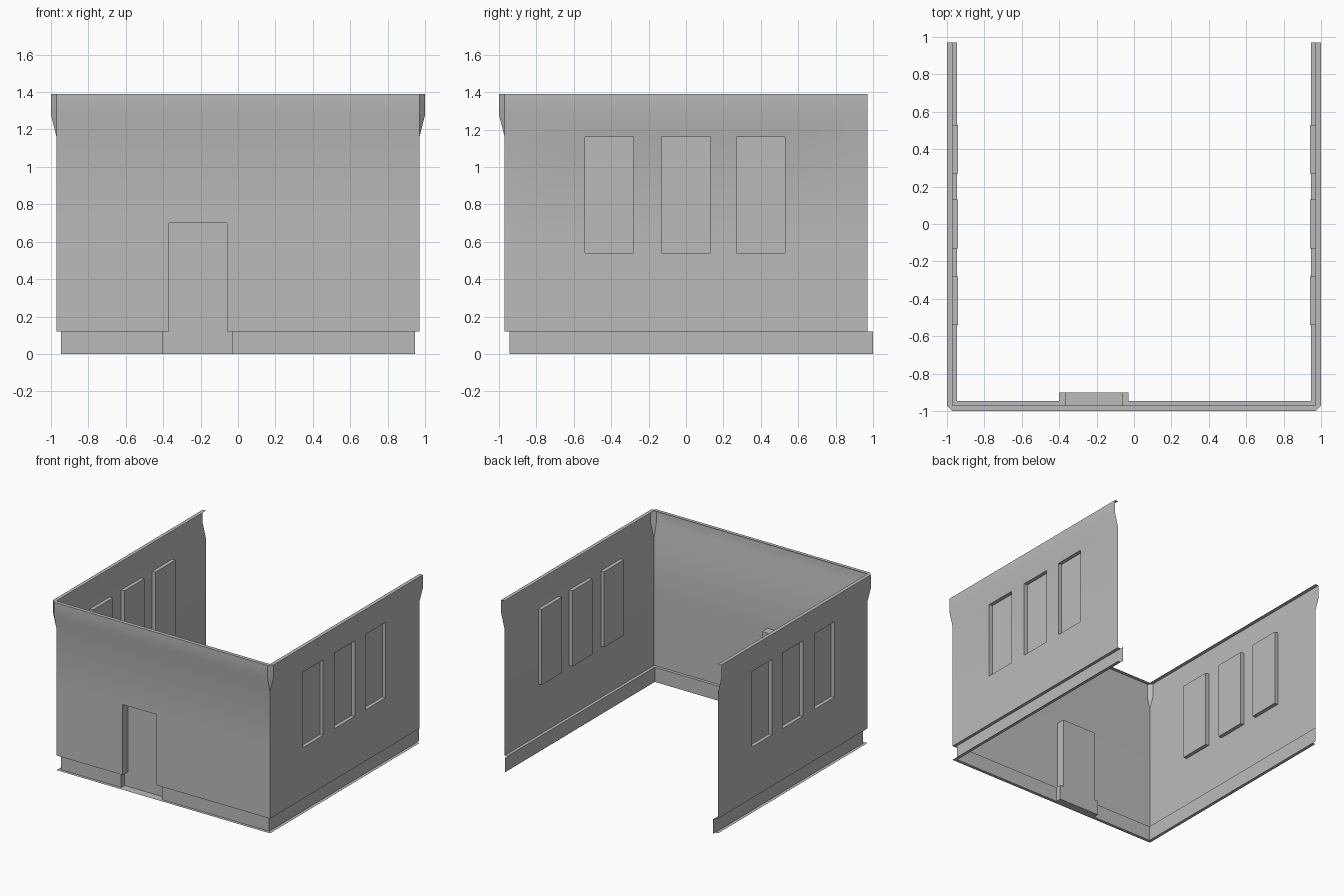
import bpy, bmesh, math
from mathutils import Vector

cube = bpy.data.objects.get("Cube")
if cube:
    bpy.data.objects.remove(cube)

grey = bpy.data.materials.new("plain_grey")
grey.use_nodes = True
grey.diffuse_color = (0.5, 0.5, 0.5, 1)
grey.node_tree.nodes["Principled BSDF"].inputs["Base Color"].default_value = (0.5, 0.5, 0.5, 1)

PLINTH, WALL, LIP = 0.945, 0.97, 1.0      # distances of the shell from the centre
LEDGE, FLARE, TOP = 0.12, 1.16, 1.39      # heights


def quad(bm, points):
    """Add a face, ignoring corners that coincide."""
    pts = []
    for p in points:
        p = Vector(p)
        if all((p - q).length > 1e-5 for q in pts):
            pts.append(p)
    if len(pts) > 2:
        bm.faces.new([bm.verts.new(p) for p in pts])


def finish(name, bm, outward):
    """Weld the sheet, face it outward and make the object."""
    bmesh.ops.remove_doubles(bm, verts=bm.verts, dist=1e-4)
    bmesh.ops.recalc_face_normals(bm, faces=bm.faces)
    biggest = max(bm.faces, key=lambda f: f.calc_area())
    if biggest.normal.dot(Vector(outward)) < 0:
        bmesh.ops.reverse_faces(bm, faces=bm.faces)
    mesh = bpy.data.meshes.new(name)
    bm.to_mesh(mesh)
    bm.free()
    mesh.materials.append(grey)
    obj = bpy.data.objects.new(name, mesh)
    bpy.context.collection.objects.link(obj)
    bpy.ops.object.select_all(action="DESELECT")
    obj.select_set(True)
    bpy.context.view_layer.objects.active = obj
    bpy.ops.object.shade_smooth_by_angle(angle=math.radians(30))


def profile(z_cuts):
    """Section from the foot flange up to the top lip."""
    return ([(WALL, 0), (PLINTH, 0), (PLINTH, LEDGE), (WALL, LEDGE)]
            + [(WALL, z) for z in z_cuts]
            + [(WALL, FLARE), (LIP, 1.28), (LIP, TOP), (WALL, TOP)])


def sweep(bm, place, section, cuts, far_end, is_hole):
    """Sweep the section along a wall, leaving out the holes."""
    for (o0, z0), (o1, z1) in zip(section, section[1:]):
        def limits(o):
            near = -min(o, WALL)
            return [near] + cuts + [far_end if far_end else -near]
        a, b = limits(o0), limits(o1)
        for i in range(len(a) - 1):
            if not is_hole((a[i] + a[i + 1]) / 2, o0, o1, z0, z1):
                quad(bm, [place(a[i], o0, z0), place(a[i + 1], o0, z0),
                          place(b[i + 1], o1, z1), place(b[i], o1, z1)])


def recess(bm, place, u0, u1, z0, z1, outer, inner, sides):
    """Closed niche: back panel plus the named reveals."""
    quad(bm, [place(u0, inner, z0), place(u1, inner, z0), place(u1, inner, z1), place(u0, inner, z1)])
    edges = {"left": (u0, z0, u0, z1), "right": (u1, z0, u1, z1),
             "bottom": (u0, z0, u1, z0), "top": (u0, z1, u1, z1)}
    for side in sides:
        ua, za, ub, zb = edges[side]
        quad(bm, [place(ua, outer, za), place(ub, outer, zb), place(ub, inner, zb), place(ua, inner, za)])


# Side walls with three recessed windows each
windows = [(-0.54, -0.28), (-0.13, 0.13), (0.27, 0.53)]
SILL = 0.54
for name, s in (("left_wall", 1), ("right_wall", -1)):
    bm = bmesh.new()

    def place(u, off, z, s=s):
        return (s * off, u, z)

    def window_hole(u, o0, o1, z0, z1):
        return z0 == SILL and any(a < u < b for a, b in windows)

    sweep(bm, place, profile([SILL]), [y for w in windows for y in w], WALL, window_hole)
    # plinth runs a little past the open end
    quad(bm, [place(WALL, PLINTH, 0), place(LIP, PLINTH, 0),
              place(LIP, PLINTH, LEDGE), place(WALL, PLINTH, LEDGE)])
    for a, b in windows:
        recess(bm, place, a, b, SILL, FLARE, WALL, 0.94, ("left", "right", "bottom", "top"))
    finish(name, bm, (s, 0, 0))

# Front wall with the door niche
DOOR_L, DOOR_R, DOOR_TOP, DOOR_BACK = -0.37, -0.06, 0.70, 0.90
FOOT_L, FOOT_R = -0.40, -0.03


def front(u, off, z):
    return (u, -off, z)


def door_hole(u, o0, o1, z0, z1):
    if z1 == 0:
        return False
    if z0 == 0:
        return FOOT_L < u < FOOT_R
    return z1 <= DOOR_TOP and DOOR_L < u < DOOR_R


bm = bmesh.new()
sweep(bm, front, profile([DOOR_TOP]), [FOOT_L, DOOR_L, DOOR_R, FOOT_R], None, door_hole)
recess(bm, front, DOOR_L, DOOR_R, LEDGE, DOOR_TOP, WALL, DOOR_BACK, ("left", "right", "top"))
recess(bm, front, FOOT_L, FOOT_R, 0, LEDGE, PLINTH, DOOR_BACK, ("left", "right", "bottom"))
for a, b in ((FOOT_L, DOOR_L), (DOOR_R, FOOT_R)):
    quad(bm, [front(a, PLINTH, LEDGE), front(b, PLINTH, LEDGE),
              front(b, DOOR_BACK, LEDGE), front(a, DOOR_BACK, LEDGE)])
finish("front_wall", bm, (0, -1, 0))

# Chamfered corners joining the flared tops
for name, s in (("left_corner", 1), ("right_corner", -1)):
    bm = bmesh.new()
    section = profile([])[4:]
    for (o0, z0), (o1, z1) in zip(section, section[1:]):
        quad(bm, [(s * o0, -WALL, z0), (s * WALL, -o0, z0),
                  (s * WALL, -o1, z1), (s * o1, -WALL, z1)])
    finish(name, bm, (s, -1, 0))
